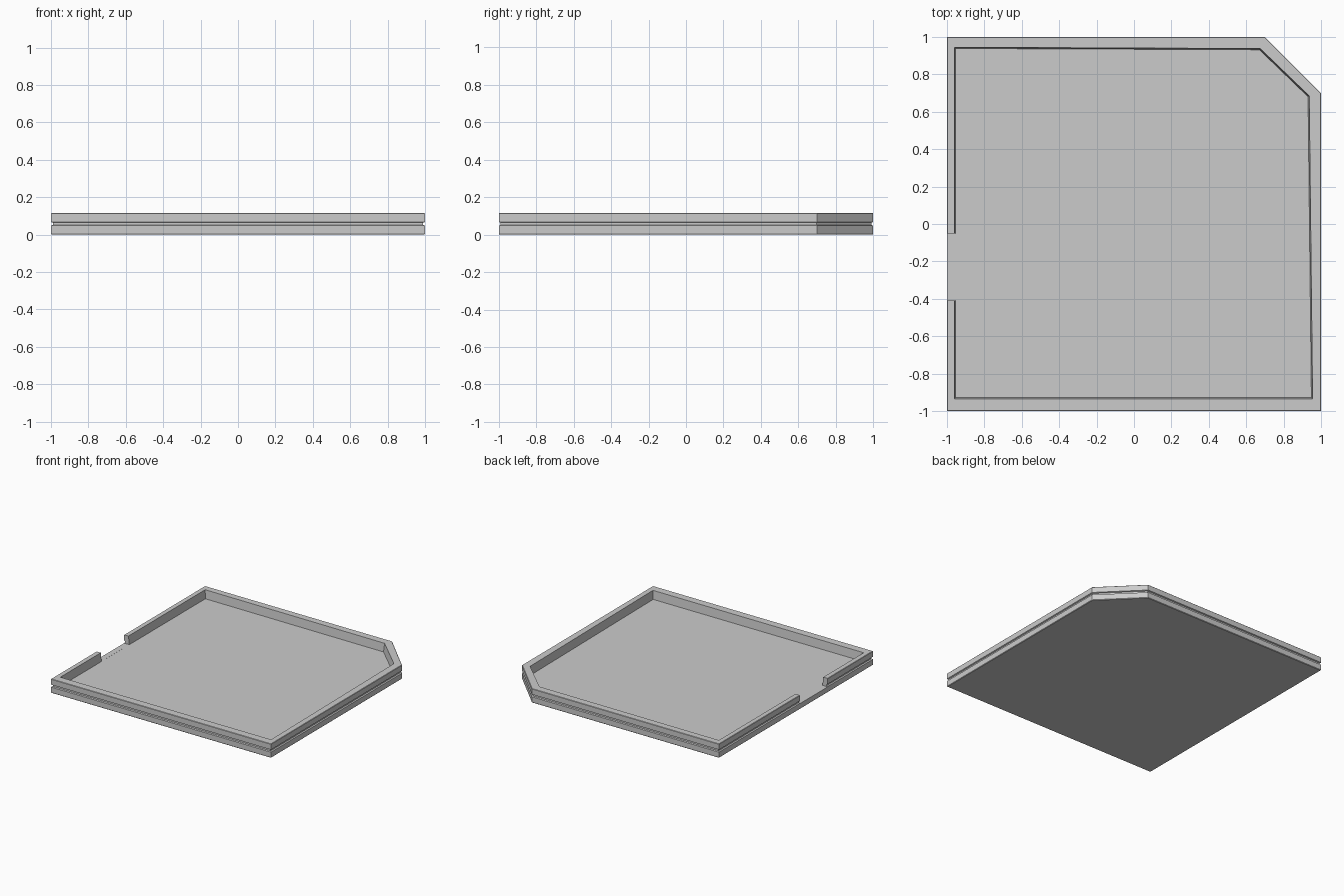
import bpy, bmesh

if "Cube" in bpy.data.objects:
    bpy.data.objects.remove(bpy.data.objects["Cube"])

# Outer outline with one cut corner, and the inner wall outline
OUTER = [(-1, -1), (1, -1), (1, 0.7), (0.7, 1), (-1, 1)]
INNER = [(-0.96, -0.935), (0.955, -0.935), (0.937, 0.685), (0.675, 0.938), (-0.96, 0.945)]
HEIGHT, FLOOR = 0.115, 0.045


def inset(d):
    """Outer outline moved inward by d with mitred corners."""
    k = d * 0.4142
    return [(-1 + d, -1 + d), (1 - d, -1 + d), (1 - d, 0.7 - k), (0.7 - k, 1 - d), (-1 + d, 1 - d)]


def loft(name, rings):
    """Closed solid through stacked outlines (points, z)."""
    bm = bmesh.new()
    loops = [[bm.verts.new((x, y, z)) for x, y in pts] for pts, z in rings]
    for a, b in zip(loops, loops[1:]):
        for i in range(len(a)):
            j = (i + 1) % len(a)
            bm.faces.new((a[i], a[j], b[j], b[i]))
    bm.faces.new(loops[0][::-1])
    bm.faces.new(loops[-1])
    bmesh.ops.recalc_face_normals(bm, faces=bm.faces)
    mesh = bpy.data.meshes.new(name)
    bm.to_mesh(mesh)
    bm.free()
    obj = bpy.data.objects.new(name, mesh)
    bpy.context.collection.objects.link(obj)
    return obj


# Tray: grooved outside, rim, inner wall and floor
tray = loft("tray", [
    (inset(0.004), 0), (OUTER, 0.004),
    (OUTER, 0.048), (inset(0.01), 0.052),
    (inset(0.01), 0.064), (OUTER, 0.068),
    (OUTER, HEIGHT - 0.003), (inset(0.003), HEIGHT),
    (INNER, HEIGHT),
    ([(x * 0.993, y * 0.993) for x, y in INNER], FLOOR),
])

# Opening in the left wall
x0, x1, y0, y1 = -1.1, -0.94, -0.41, -0.05
box = [(x0, y0), (x1, y0), (x1, y1), (x0, y1)]
cutter = loft("opening_cutter", [(box, FLOOR + 0.0005), (box, 0.2)])
cutter.hide_render = True
cut = tray.modifiers.new("opening", 'BOOLEAN')
cut.operation = 'DIFFERENCE'
cut.solver = 'EXACT'
cut.object = cutter
bpy.context.view_layer.objects.active = tray
bpy.ops.object.modifier_apply(modifier=cut.name)
bpy.data.objects.remove(cutter)
